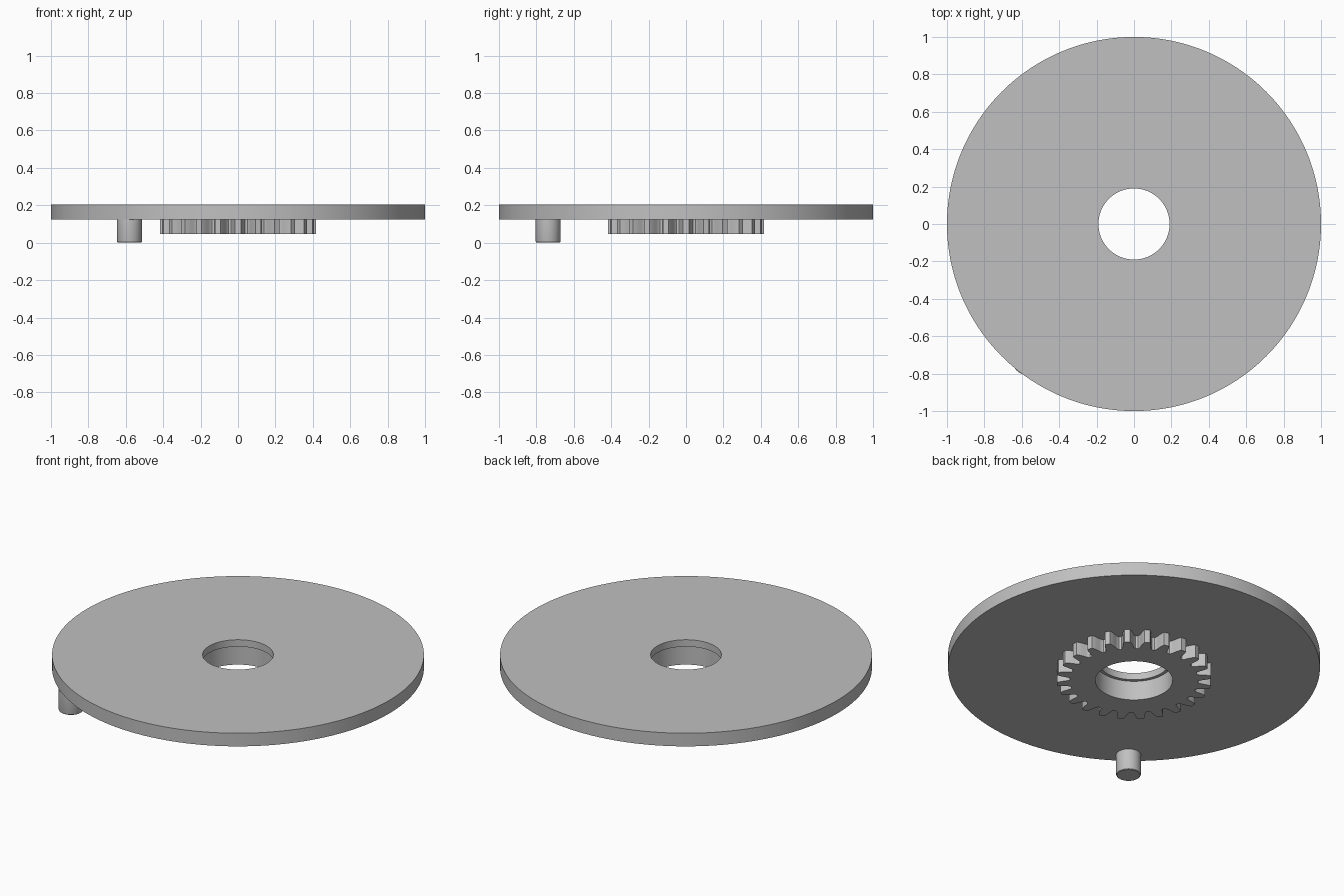
import bpy, bmesh
from math import cos, sin, radians, tau

if "Cube" in bpy.data.objects:
    bpy.data.objects.remove(bpy.data.objects["Cube"])

grey = bpy.data.materials.new("plain grey")
grey.use_nodes = True
grey.diffuse_color = (0.53, 0.53, 0.53, 1)
grey.node_tree.nodes["Principled BSDF"].inputs["Base Color"].default_value = grey.diffuse_color


def circle(radius, z, angles):
    return [(radius * cos(a), radius * sin(a), z) for a in angles]


def loft(name, loops, closed, location=(0, 0, 0)):
    """Join equal-length loops; closed ones form a ring, open ones get end caps."""
    bm = bmesh.new()
    rings = [[bm.verts.new(p) for p in loop] for loop in loops]
    n = len(rings[0])
    pairs = list(zip(rings, rings[1:]))
    if closed:
        pairs.append((rings[-1], rings[0]))
    else:
        bm.faces.new(rings[0])
        bm.faces.new(rings[-1])
    for a, b in pairs:
        for i in range(n):
            j = (i + 1) % n
            bm.faces.new((a[i], a[j], b[j], b[i]))
    bmesh.ops.recalc_face_normals(bm, faces=bm.faces)
    mesh = bpy.data.meshes.new(name)
    bm.to_mesh(mesh)
    bm.free()
    mesh.materials.append(grey)
    obj = bpy.data.objects.new(name, mesh)
    obj.location = location
    bpy.context.collection.objects.link(obj)
    bpy.ops.object.select_all(action='DESELECT')
    obj.select_set(True)
    bpy.context.view_layer.objects.active = obj
    bpy.ops.object.shade_smooth_by_angle(angle=radians(30))
    return obj


TOP, UNDERSIDE, GEAR_BOTTOM, LEDGE = 0.203, 0.125, 0.047, 0.162
BORE, LIP = 0.208, 0.19

# Disc with a stepped central hole
SEGMENTS = 192
around = [tau * i / SEGMENTS for i in range(SEGMENTS)]
disc_profile = [(1, TOP), (1, UNDERSIDE), (BORE, UNDERSIDE),
                (BORE, LEDGE), (LIP, LEDGE), (LIP, TOP)]
loft("disc", [circle(r, z, around) for r, z in disc_profile], True)

# Gear under the disc: half a tooth as (degrees, radius), mirrored and repeated
TEETH = 24
half = [(2.1, 0.416), (3.0, 0.402), (3.8, 0.384), (4.5, 0.366), (5.2, 0.352), (6.3, 0.344)]
tooth = [(-d, r) for d, r in reversed(half)] + half
outline = [(radians(d + 360 / TEETH * t), r) for t in range(TEETH) for d, r in tooth]
angles = [a for a, r in outline]


def teeth(z):
    return [(r * cos(a), r * sin(a), z) for a, r in outline]


loft("gear", [teeth(UNDERSIDE), teeth(GEAR_BOTTOM),
              circle(BORE, GEAR_BOTTOM, angles), circle(BORE, UNDERSIDE, angles)], True)

# Crank pin with a softened lower edge
pin_profile = [(0.061, 0), (0.065, 0.003), (0.067, 0.009), (0.067, UNDERSIDE)]
pin_angles = around[::4]
loft("crank_pin", [circle(r, z, pin_angles) for r, z in pin_profile], False, (-0.58, -0.737, 0))
